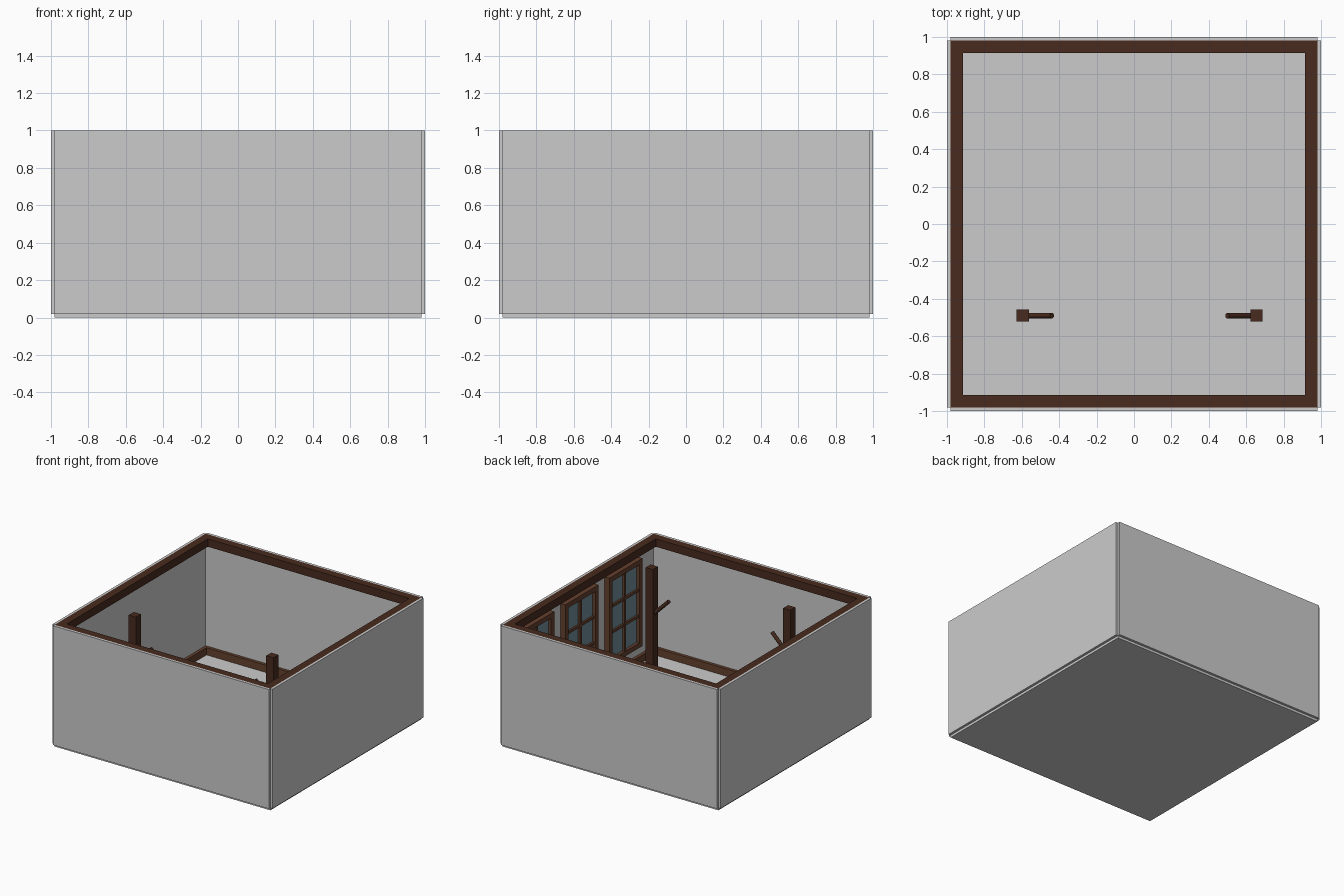
import bpy
from math import pi
from mathutils import Vector

if "Cube" in bpy.data.objects:
    bpy.data.objects.remove(bpy.data.objects["Cube"])


def material(name, rgb):
    m = bpy.data.materials.new(name)
    m.diffuse_color = (*rgb, 1)
    m.use_nodes = True
    m.node_tree.nodes["Principled BSDF"].inputs["Base Color"].default_value = m.diffuse_color
    return m


dark_wood = material("dark_wood", (0.065, 0.024, 0.013))
light_wood = material("light_wood", (0.13, 0.052, 0.027))
pane_blue = material("pane_blue", (0.16, 0.27, 0.33))


def box(name, lo, hi, mat=None):
    """Axis-aligned box between two opposite corners."""
    lo, hi = Vector(lo), Vector(hi)
    bpy.ops.mesh.primitive_cube_add(size=1, location=(lo + hi) / 2)
    ob = bpy.context.object
    ob.name = name
    ob.scale = hi - lo
    bpy.ops.object.transform_apply(location=False, rotation=False, scale=True)
    if mat:
        ob.data.materials.append(mat)
    return ob


def ring(name, outer, width, z0, z1, mat):
    """Four boards running round the inside of the walls."""
    i = outer - width
    for s, side in ((-1, "a"), (1, "b")):
        y0, y1 = sorted((s * i, s * outer))
        box(f"{name}_long_{side}", (-outer, y0, z0), (outer, y1, z1), mat)
        box(f"{name}_cross_{side}", (y0, -i, z0), (y1, i, z1), mat)


# Floor slab and four walls (corners left notched)
E = 0.98
box("floor", (-E, -E, 0), (E, E, 0.02))
box("front_wall", (-E, -1, 0.02), (E, -E, 1))
box("back_wall", (-E, E, 0.02), (E, 1, 1))
box("left_wall", (-1, -E, 0.02), (-E, E, 1))
box("right_wall", (E, -E, 0.02), (1, E, 1))

# Top beams and skirting boards
ring("top_beam", E, 0.065, 0.935, 1, dark_wood)
ring("baseboard", E, 0.025, 0.02, 0.08, light_wood)


# Six-pane windows on the right wall
def window(name, cy, half=0.215, z0=0.17, z1=0.89, f=0.04, b=0.022):
    y0, y1 = cy - half, cy + half
    for n, a in (("stile_a", y0), ("stile_b", y1 - f)):
        box(f"{name}_{n}", (0.935, a, z0), (E, a + f, z1), light_wood)
    for n, z in (("sill", z0), ("head", z1 - f)):
        box(f"{name}_{n}", (0.935, y0 + f, z), (E, y1 - f, z + f), light_wood)
    box(f"{name}_glass", (0.96, y0 + f, z0 + f), (0.97, y1 - f, z1 - f), pane_blue)
    box(f"{name}_mullion", (0.942, cy - b / 2, z0 + f), (E, cy + b / 2, z1 - f), light_wood)
    for k in (1, 2):
        z = z0 + f + k * (z1 - z0 - 2 * f) / 3
        box(f"{name}_bar_{k}", (0.945, y0 + f, z - b / 2), (E, y1 - f, z + b / 2), light_wood)


for k in range(3):
    window(f"window_{k + 1}", 0.59 - 0.573 * k)

# Posts with a slanted round brace leaning inwards
for side, x, s in (("left", -0.595, 1), ("right", 0.655, -1)):
    y, h = -0.49, 0.0325
    box(f"{side}_post", (x - h, y - h, 0.02), (x + h, y + h, 1), dark_wood)
    bpy.ops.mesh.primitive_cylinder_add(
        vertices=16, radius=0.015, depth=0.21,
        location=(x + s * 0.082, y, 0.685), rotation=(0, s * pi / 4, 0))
    brace = bpy.context.object
    brace.name = f"{side}_brace"
    brace.data.materials.append(dark_wood)
    bpy.ops.object.shade_smooth_by_angle()
